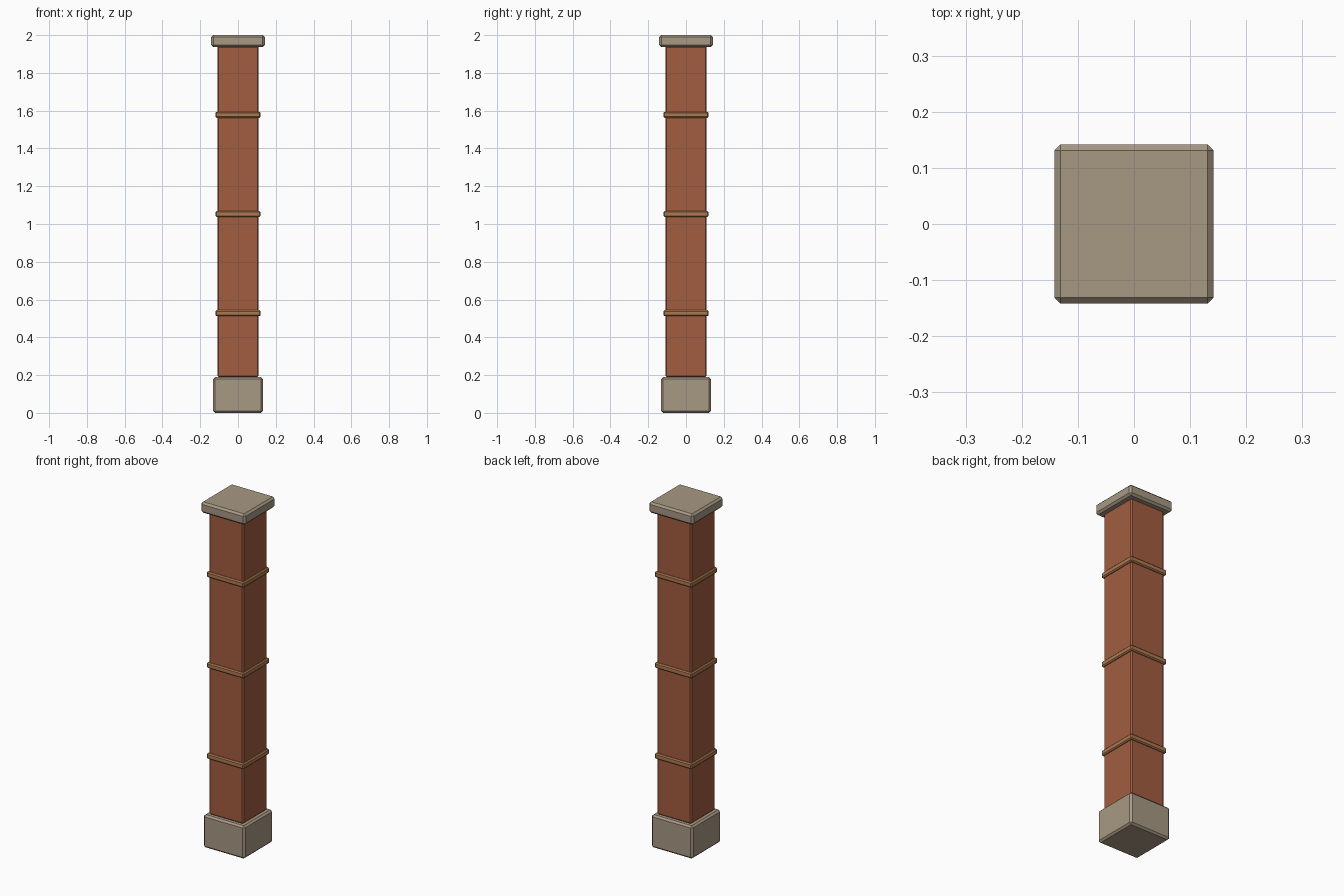
import bpy

if "Cube" in bpy.data.objects:
    bpy.data.objects.remove(bpy.data.objects["Cube"])


def material(name, color):
    m = bpy.data.materials.new(name)
    m.diffuse_color = (*color, 1)
    m.use_nodes = True
    m.node_tree.nodes["Principled BSDF"].inputs["Base Color"].default_value = m.diffuse_color
    return m


stone = material("stone", (0.39, 0.32, 0.23))
brick = material("brick", (0.36, 0.11, 0.05))
trim = material("trim", (0.42, 0.19, 0.08))


def block(name, width, z0, z1, bevel, mat):
    """Square chamfered block centred on the pillar axis."""
    bpy.ops.mesh.primitive_cube_add(size=1, location=(0, 0, (z0 + z1) / 2))
    ob = bpy.context.object
    ob.name = name
    ob.scale = (width, width, z1 - z0)
    bpy.ops.object.transform_apply(location=False, rotation=False, scale=True)
    mod = ob.modifiers.new("chamfer", 'BEVEL')
    mod.width = bevel
    mod.segments = 1
    ob.data.materials.append(mat)
    return ob


# Stone foot, brick shaft and stone cap
block("base", 0.263, 0.0, 0.19, 0.01, stone)
block("shaft", 0.218, 0.19, 1.94, 0.006, brick)
block("cap", 0.284, 1.937, 2.0, 0.011, stone)

# Three evenly spaced trim bands
for i in range(3):
    z = 0.528 + 0.525 * i
    block(f"band_{i + 1}", 0.238, z - 0.016, z + 0.016, 0.006, trim)
